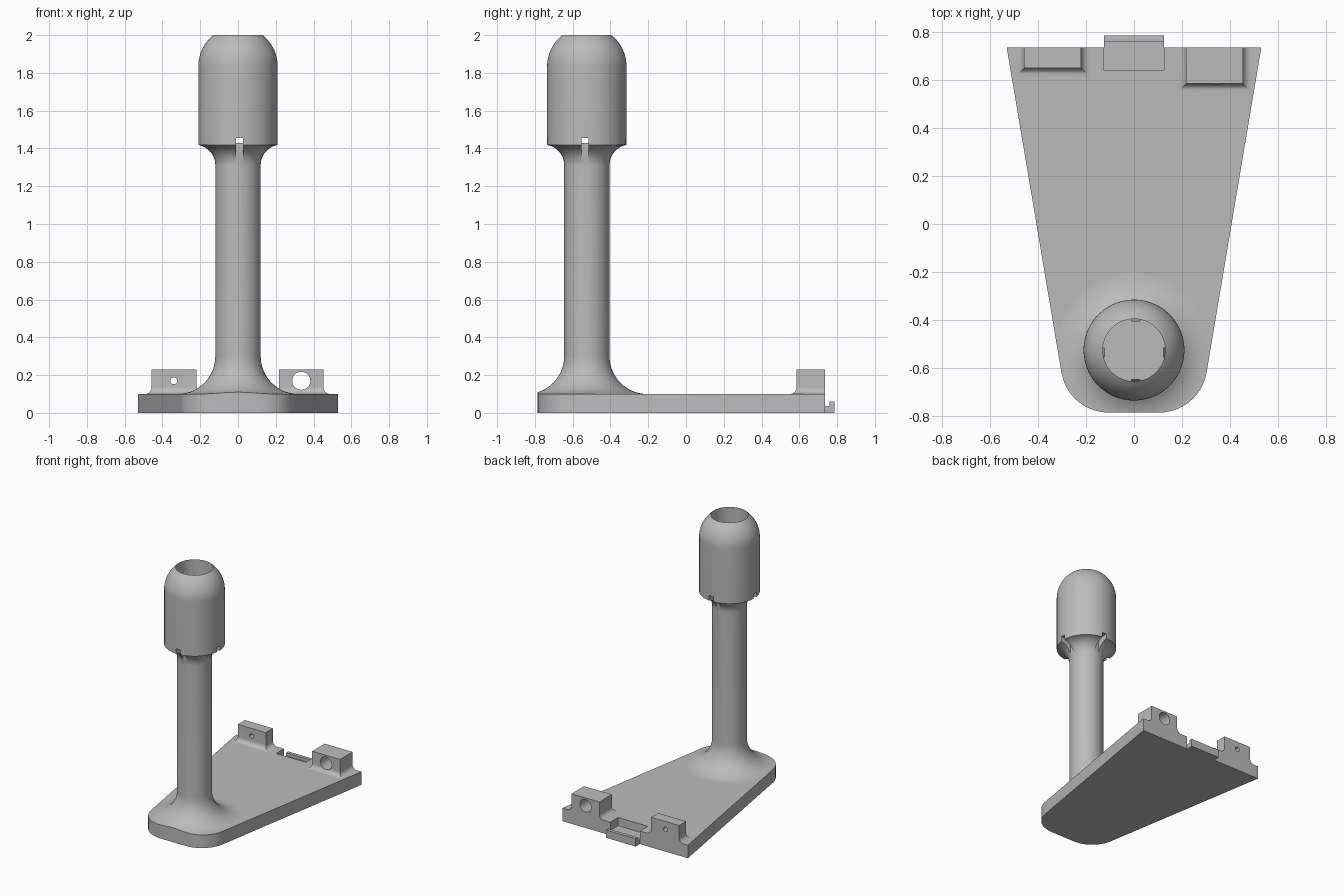
import bpy, bmesh
from math import sin, cos, radians, pi

cube = bpy.data.objects.get("Cube")
if cube:
    bpy.data.objects.remove(cube)

grey = bpy.data.materials.new("plain grey")
grey.use_nodes = True
GREY = (0.5, 0.5, 0.5, 1)
grey.diffuse_color = GREY
grey.node_tree.nodes["Principled BSDF"].inputs["Base Color"].default_value = GREY

PLATE_TOP, BACK, POST_Y = 0.1, 0.735, -0.525


def finish(name, bm, smooth=False):
    bmesh.ops.recalc_face_normals(bm, faces=bm.faces)
    mesh = bpy.data.meshes.new(name)
    bm.to_mesh(mesh)
    bm.free()
    ob = bpy.data.objects.new(name, mesh)
    bpy.context.collection.objects.link(ob)
    mesh.materials.append(grey)
    return ob


def loft(name, rings):
    """Closed solid through a stack of equal-length point rings."""
    bm = bmesh.new()
    loops = [[bm.verts.new(p) for p in ring] for ring in rings]
    for a, b in zip(loops, loops[1:]):
        for i in range(len(a)):
            j = (i + 1) % len(a)
            bm.faces.new((a[i], a[j], b[j], b[i]))
    bm.faces.new(loops[0])
    bm.faces.new(loops[-1])
    return finish(name, bm)


def rect(x0, x1, y0, y1, z):
    return [(x0, y0, z), (x1, y0, z), (x1, y1, z), (x0, y1, z)]


def box(name, x0, x1, y0, y1, z0, z1):
    return loft(name, [rect(x0, x1, y0, y1, z) for z in (z0, z1)])


def lathe(name, profile, n=96):
    return loft(name, [[(r * cos(2 * pi * i / n), POST_Y + r * sin(2 * pi * i / n), z)
                        for i in range(n)] for r, z in profile])


def arc(cx, cz, r, a0, a1, n=14):
    angles = [radians(a0 + (a1 - a0) * i / n) for i in range(n + 1)]
    return [(cx + r * cos(a), cz + r * sin(a)) for a in angles]


def boolean(ob, cutter, operation="DIFFERENCE"):
    mod = ob.modifiers.new("cut", "BOOLEAN")
    mod.operation, mod.solver, mod.object = operation, "EXACT", cutter
    bpy.ops.object.select_all(action="DESELECT")
    ob.select_set(True)
    bpy.context.view_layer.objects.active = ob
    bpy.ops.object.modifier_apply(modifier=mod.name)
    bpy.data.objects.remove(cutter)


def smooth(ob):
    bpy.ops.object.select_all(action="DESELECT")
    ob.select_set(True)
    bpy.context.view_layer.objects.active = ob
    bpy.ops.object.shade_smooth_by_angle(angle=radians(30))


# Tapered base plate with rounded front corners
right_half = arc(0.105, -0.585, 0.2, -90, -9.6) + [(0.53, BACK)]
outline = right_half + [(-x, y) for x, y in reversed(right_half)]


def prism(name, z0, z1):
    return loft(name, [[(x, y, z) for x, y in outline] for z in (z0, z1)])


plate = prism("base_plate", 0, PLATE_TOP)
boolean(plate, box("latch_notch", -0.125, 0.125, 0.64, 0.8, 0.037, 0.2))
smooth(plate)

# Latch tab with raised lip on the back edge
box("latch_tab", -0.125, 0.125, BACK, 0.785, 0, 0.037)
box("latch_lip", -0.125, 0.125, 0.76, 0.785, 0.037, 0.06)

# Post with a flared foot, trimmed to the plate outline
post = lathe("post", [(0.32, 0.09)] + arc(0.32, 0.3, 0.2, 270, 180) + [(0.12, 1.31)])
boolean(post, prism("foot_trim", PLATE_TOP, 1.8), "INTERSECT")
smooth(post)

# Hollow domed cup with a flared underside
cup = lathe("cup", arc(0.23, 1.31, 0.11, 180, 100.5)
            + arc(0, 1.835, 0.21, 0, 51.8)
            + [(0.13, 2.0), (0.13, 1.43)])

# Four slots through the cup's lower rim
for dx, dy in ((1, 0), (-1, 0), (0, 1), (0, -1)):
    near, far, half = 0.122, 0.3, 0.018
    xs = sorted((dx * near, dx * far)) if dx else (0.008 - half, 0.008 + half)
    ys = sorted((dy * near, dy * far)) if dy else (-0.01 - half, -0.01 + half)
    boolean(cup, box("slot", xs[0], xs[1], POST_Y + ys[0], POST_Y + ys[1], 1.2, 1.455))
smooth(cup)


# Hinge blocks with coved feet and through holes
def hinge_block(name, x0, x1, y0, hole_x, hole_r):
    cove = 0.035
    rings = []
    for d, z in arc(cove, PLATE_TOP + cove, cove, 270, 180, 8) + [(0, 0.23)]:
        rings.append(rect(x0 - d, x1 + d, y0 - d, BACK, z))
    block = loft(name, rings)
    drill = loft("drill", [[(x, y, z) for x, z in arc(hole_x, 0.17, hole_r, 0, 348.75, 31)]
                           for y in (0.4, 0.9)])
    boolean(block, drill)
    smooth(block)


hinge_block("right_hinge_block", -0.457, -0.22, 0.65, -0.34, 0.018)
hinge_block("left_hinge_block", 0.217, 0.453, 0.585, 0.335, 0.048)
